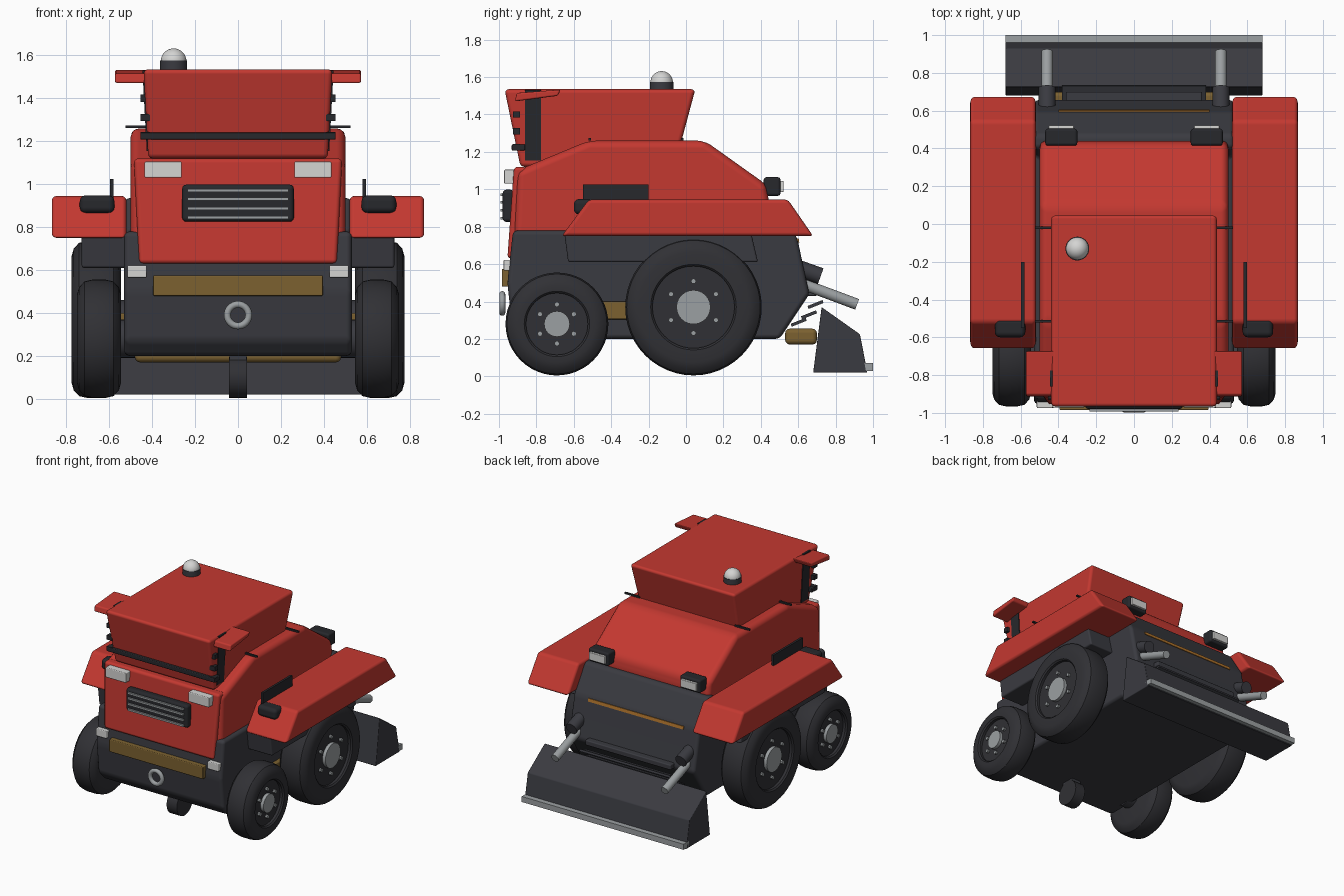
import bpy, bmesh, math
from mathutils import Vector, Matrix

cube = bpy.data.objects.get("Cube")
if cube:
    bpy.data.objects.remove(cube, do_unlink=True)


def material(name, r, g, b):
    m = bpy.data.materials.new(name)
    m.use_nodes = True
    m.diffuse_color = (r, g, b, 1)
    bsdf = next(n for n in m.node_tree.nodes if n.type == 'BSDF_PRINCIPLED')
    bsdf.inputs["Base Color"].default_value = (r, g, b, 1)
    return m


RED = material("red_paint", 0.55, 0.04, 0.03)
DARK = material("dark_grey", 0.042, 0.043, 0.052)
TYRE = material("tyre_rubber", 0.03, 0.03, 0.035)
BLACK = material("black_trim", 0.02, 0.021, 0.025)
STEEL = material("steel", 0.33, 0.35, 0.36)
WHITE = material("lamp_white", 0.66, 0.66, 0.65)
OCHRE = material("ochre", 0.2, 0.12, 0.03)
ORANGE = material("orange_stripe", 0.42, 0.17, 0.025)
SIDES = (("left", 1), ("right", -1))


def finish(bm, name, mat):
    bmesh.ops.recalc_face_normals(bm, faces=bm.faces)
    me = bpy.data.meshes.new(name)
    bm.to_mesh(me)
    bm.free()
    me.materials.append(mat)
    ob = bpy.data.objects.new(name, me)
    bpy.context.collection.objects.link(ob)
    return ob


def smooth(ob):
    bpy.ops.object.select_all(action='DESELECT')
    ob.select_set(True)
    bpy.context.view_layer.objects.active = ob
    bpy.ops.object.shade_smooth_by_angle(angle=math.radians(32))


def round_edges(ob, width):
    for p in ob.data.polygons:
        p.use_smooth = True
    mod = ob.modifiers.new("rounded", 'BEVEL')
    mod.width, mod.segments = width, 3
    mod.limit_method, mod.angle_limit = 'ANGLE', math.radians(12)
    mod.harden_normals = True


def prism(name, profile, x0, x1, mat, bevel=0.0, taper=None):
    """Extrude a (y, z) profile along x; taper(z) scales the width."""
    bm = bmesh.new()
    rings = [[bm.verts.new((x * (taper(z) if taper else 1), y, z)) for y, z in profile]
             for x in (x0, x1)]
    bm.faces.new(rings[0])
    bm.faces.new(rings[1])
    n = len(profile)
    for i in range(n):
        j = (i + 1) % n
        bm.faces.new((rings[0][i], rings[0][j], rings[1][j], rings[1][i]))
    ob = finish(bm, name, mat)
    if bevel:
        round_edges(ob, bevel)
    return ob


def box(name, x, y, z, mat, bevel=0.0):
    (y0, y1), (z0, z1) = y, z
    return prism(name, [(y0, z0), (y1, z0), (y1, z1), (y0, z1)], x[0], x[1], mat, bevel)


def rod(name, a, b, r, mat, segments=24):
    a, b = Vector(a), Vector(b)
    bm = bmesh.new()
    rot = (b - a).to_track_quat('Z', 'Y').to_matrix().to_4x4()
    bmesh.ops.create_cone(bm, cap_ends=True, segments=segments, radius1=r, radius2=r,
                          depth=(b - a).length, matrix=Matrix.Translation((a + b) / 2) @ rot)
    ob = finish(bm, name, mat)
    smooth(ob)
    return ob


def lathe_x(name, profile, y, z, mat, segments=48):
    """Spin an (x, radius) profile about an axis along x."""
    bm = bmesh.new()
    vs = [bm.verts.new((x, y, z + r)) for x, r in profile]
    edges = [bm.edges.new(e) for e in zip(vs, vs[1:])]
    bmesh.ops.spin(bm, geom=vs + edges, cent=(0, y, z), axis=(1, 0, 0),
                   angle=2 * math.tau / 2, steps=segments)
    bmesh.ops.remove_doubles(bm, verts=bm.verts, dist=0.0005)
    ob = finish(bm, name, mat)
    smooth(ob)
    return ob


def wheel(name, s, y, z, r, outer):
    inner, rim, b = 0.545, 0.6 * r, 0.035
    prof = [(inner, 0), (inner, r - 2 * b), (inner + 0.01, r - b), (inner + b, r - 0.008),
            (inner + 2 * b, r), (outer - 2 * b, r), (outer - b, r - 0.008),
            (outer - 0.01, r - b), (outer, r - 2 * b), (outer, rim + 0.01),
            (outer - 0.01, rim), (outer - 0.03, rim), (outer - 0.03, 0)]
    lathe_x(name + "_tyre", [(s * x, q) for x, q in prof], y, z, TYRE)
    face = outer - 0.035
    rod(name + "_hub", (s * face, y, z), (s * (outer - 0.005), y, z), 0.25 * r, STEEL)
    for k in range(6):
        a = math.tau * k / 6
        by, bz = y + 0.38 * r * math.sin(a), z + 0.38 * r * math.cos(a)
        rod(name + "_bolt", (s * face, by, bz), (s * (outer - 0.012), by, bz), 0.014, STEEL, 8)


# Lower chassis and red bodywork
prism("chassis", [(-0.925, 0.78), (-0.955, 0.5), (-0.93, 0.27), (-0.87, 0.2), (0.5, 0.2),
                  (0.66, 0.44), (0.635, 0.55), (0.595, 0.74), (0.47, 0.935), (0.40, 0.935),
                  (0.36, 0.78)], -0.53, 0.53, DARK, 0.025)
prism("hood", [(-0.92, 0.72), (-0.905, 1.1), (-0.52, 1.26), (0.10, 1.26), (0.43, 1.025),
               (0.445, 0.93), (0.4, 0.72)], -0.5, 0.5, RED, 0.04)
prism("front_panel", [(-0.955, 0.63), (-0.92, 1.12), (-0.85, 1.12), (-0.85, 0.63)],
      -0.485, 0.485, RED, 0.02, lambda z: 0.95 + 0.05 * min(1, (z - 0.63) / 0.3))
prism("cab", [(-0.885, 1.12), (-0.97, 1.535), (0.05, 1.535), (-0.04, 1.2), (-0.1, 1.12)],
      -0.44, 0.44, RED, 0.022, lambda z: 0.95 + 0.05 * (z - 1.12) / 0.415)

# Front face: grille, lamps, bumper, ring
box("cab_band", (-0.455, 0.455), (-0.932, -0.86), (1.208, 1.24), BLACK, 0.006)
box("grille", (-0.26, 0.26), (-0.98, -0.92), (0.825, 0.998), BLACK, 0.02)
for z in (0.845, 0.887, 0.93, 0.97):
    box("grille_bar", (-0.235, 0.235), (-0.993, -0.975), (z - 0.007, z + 0.007), STEEL)
box("front_bumper_plate", (-0.395, 0.395), (-0.985, -0.93), (0.48, 0.575), OCHRE, 0.006)
bpy.ops.mesh.primitive_torus_add(major_radius=0.05, minor_radius=0.016, major_segments=32,
                                 minor_segments=12, location=(0, -0.982, 0.39),
                                 rotation=(math.pi / 2, 0, 0))
ring = bpy.context.object
ring.name = "tow_ring"
ring.data.materials.append(STEEL)
smooth(ring)

# Caster under the front
rod("caster_wheel", (-0.043, -0.7, 0.1), (0.043, -0.7, 0.1), 0.095, TYRE, 32)
box("caster_mount", (-0.04, 0.04), (-0.75, -0.65), (0.1, 0.22), DARK)

# Beacon on the roof
rod("beacon_base", (-0.3, -0.13, 1.53), (-0.3, -0.13, 1.575), 0.063, DARK, 32)
bpy.ops.mesh.primitive_uv_sphere_add(radius=0.06, segments=32, ring_count=16,
                                     location=(-0.3, -0.13, 1.572))
dome = bpy.context.object
dome.name = "beacon_dome"
dome.data.materials.append(WHITE)
smooth(dome)

# Parts repeated on both sides
for side, s in SIDES:
    def span(a, b):
        return (s * a, s * b)

    wheel(side + "_front_wheel", s, -0.69, 0.28, 0.275, 0.75)
    wheel(side + "_rear_wheel", s, 0.04, 0.37, 0.365, 0.775)
    for y, z in ((-0.69, 0.28), (0.04, 0.37)):
        rod(side + "_axle", (s * 0.48, y, z), (s * 0.56, y, z), 0.09, DARK)
    prism(side + "_fender", [(-0.665, 0.75), (-0.52, 0.945), (0.545, 0.945), (0.68, 0.75)],
          s * 0.52, s * 0.867, RED, 0.02)
    prism(side + "_wheel_arch", [(-0.63, 0.61), (-0.65, 0.76), (0.35, 0.76), (0.385, 0.61)],
          s * 0.5, s * 0.728, DARK, 0.012)
    box(side + "_fender_lamp", span(0.575, 0.737), (-0.6, -0.5), (0.865, 0.948), BLACK, 0.028)
    box(side + "_fender_plate", span(0.58, 0.597), (-0.55, -0.2), (0.93, 1.025), BLACK)
    box(side + "_step_box", span(0.5, 0.56), (-0.46, -0.24), (0.305, 0.4), OCHRE, 0.008)

    # Cab side: pillar, hinges, roof wing, handles
    prism(side + "_cab_pillar", [(-0.86, 1.155), (-0.86, 1.53), (-0.775, 1.53), (-0.775, 1.155)],
          s * 0.4, s * 0.443, BLACK, 0, lambda z: 0.955 + 0.05 * (z - 1.12) / 0.415)
    for z in (1.225, 1.31, 1.4):
        box(side + "_hinge", span(0.41, 0.455), (-0.925, -0.888), (z - 0.017, z + 0.017), BLACK)
    prism(side + "_roof_wing", [(-0.915, 1.47), (-0.905, 1.515), (-0.67, 1.533), (-0.685, 1.5)],
          s * 0.41, s * 0.573, RED, 0.01)
    for y in (-0.515, -0.02):
        box(side + "_handle", span(0.4, 0.525), (y - 0.007, y + 0.007), (1.262, 1.274), BLACK)

    # Front and rear lamps
    box(side + "_upper_lamp", span(0.262, 0.435), (-0.972, -0.91), (1.03, 1.105), WHITE, 0.006)
    box(side + "_lower_lamp", span(0.425, 0.515), (-0.975, -0.93), (0.565, 0.622), WHITE, 0.006)
    box(side + "_rear_lamp", span(0.3, 0.47), (0.415, 0.505), (0.965, 1.065), BLACK, 0.015)
    box(side + "_rear_lens", span(0.318, 0.452), (0.49, 0.522), (0.985, 1.045), WHITE, 0.005)

    # Blade ram
    rod(side + "_ram_sleeve", (s * 0.46, 0.58, 0.585), (s * 0.46, 0.72, 0.535), 0.045, DARK)
    rod(side + "_ram_rod", (s * 0.46, 0.62, 0.495), (s * 0.46, 0.915, 0.385), 0.03, STEEL)

# Rear: stripe, blade, linkage
prism("rear_stripe", [(0.588, 0.735), (0.602, 0.738), (0.606, 0.715), (0.592, 0.715)],
      -0.4, 0.4, ORANGE)
prism("blade", [(0.68, 0.02), (0.725, 0.37), (0.93, 0.225), (0.97, 0.02)],
      -0.68, 0.68, DARK, 0.006)
box("blade_edge", (-0.68, 0.68), (0.935, 1.0), (0.028, 0.07), STEEL)
box("rear_float", (-0.48, 0.48), (0.53, 0.7), (0.17, 0.255), OCHRE, 0.025)
for y, z in ((0.61, 0.285), (0.665, 0.325), (0.7, 0.38)):
    prism("linkage_slat", [(y - 0.045, z - 0.02), (y + 0.035, z + 0.012), (y + 0.03, z + 0.028),
                           (y - 0.05, z - 0.004)], -0.38, 0.38, DARK)
box("blade_mount", (-0.36, 0.36), (0.56, 0.7), (0.43, 0.47), DARK, 0.008)
